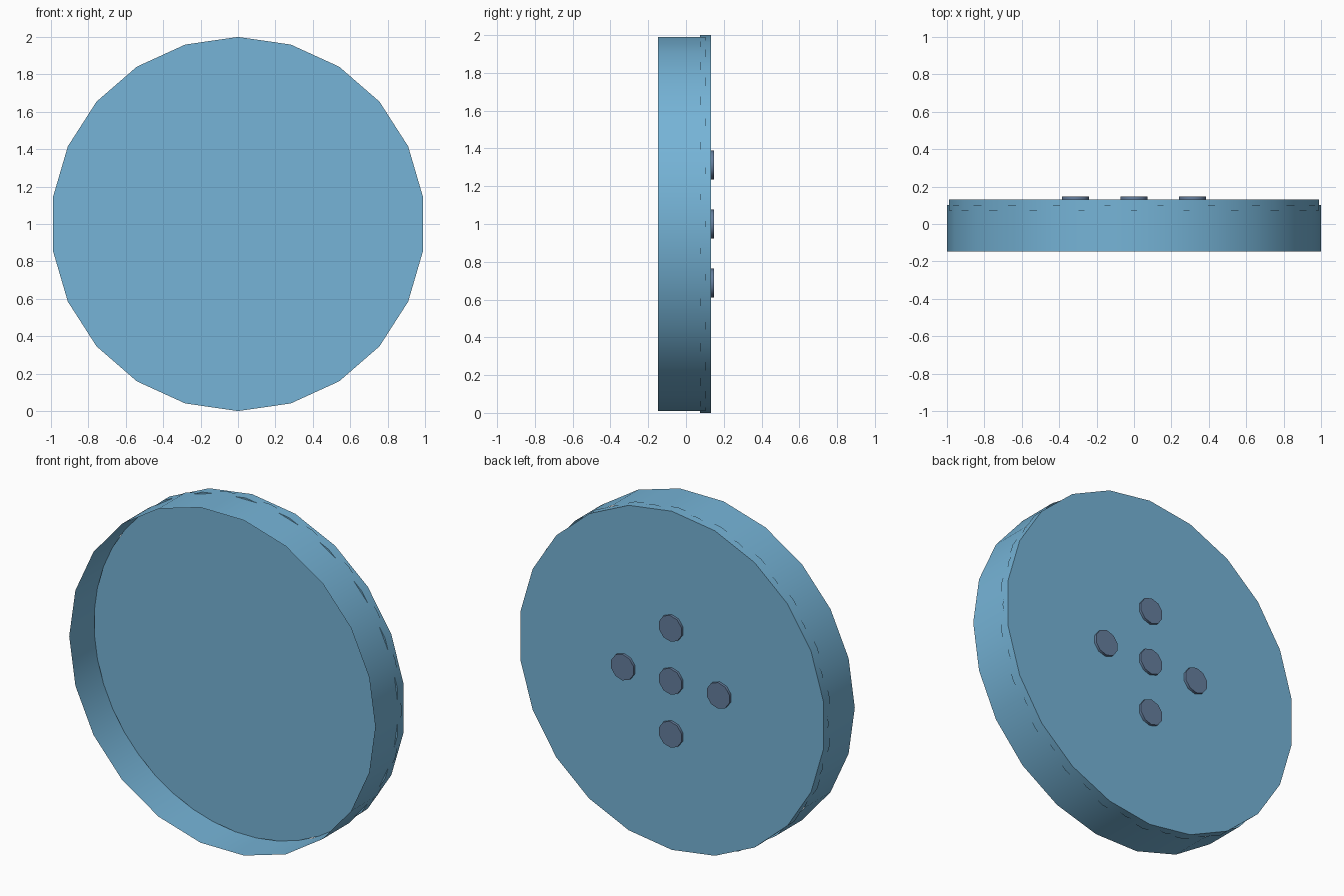
import bpy
import math

if "Cube" in bpy.data.objects:
    bpy.data.objects.remove(bpy.data.objects["Cube"])


def material(name, rgb):
    m = bpy.data.materials.new(name)
    m.diffuse_color = (*rgb, 1.0)
    m.use_nodes = True
    m.node_tree.nodes["Principled BSDF"].inputs["Base Color"].default_value = m.diffuse_color
    return m


blue = material("light_blue", (0.18, 0.456, 0.68))
slate = material("slate_blue", (0.13, 0.209, 0.342))


def round_part(name, sides, radius, y0, y1, mat, x=0.0, z=1.0, turn=0.0, fill='NGON'):
    """Cylinder lying along y between y0 and y1, with a corner pointing up."""
    bpy.ops.mesh.primitive_cylinder_add(
        vertices=sides, radius=radius, depth=y1 - y0, end_fill_type=fill,
        location=(x, (y0 + y1) / 2, z), rotation=(math.pi / 2, turn, 0))
    ob = bpy.context.object
    ob.name = name
    ob.data.materials.append(mat)
    bpy.ops.object.shade_smooth_by_angle(angle=math.radians(40))
    return ob


SIDES = 22

# Back plate
round_part("back_plate", SIDES, 1.0, 0.073, 0.132, blue)

# Thin open rim, turned half a step against the plate
round_part("rim", SIDES, 1.0, -0.147, 0.102, blue,
           turn=math.pi / SIDES, fill='NOTHING')

# Five studs in a cross on the back
for i, (dx, dz) in enumerate([(0, 0), (1, 0), (-1, 0), (0, 1), (0, -1)]):
    round_part(f"stud_{i + 1}", 10, 0.077, 0.117, 0.147, slate,
               x=dx * 0.313, z=1.0 + dz * 0.313)
